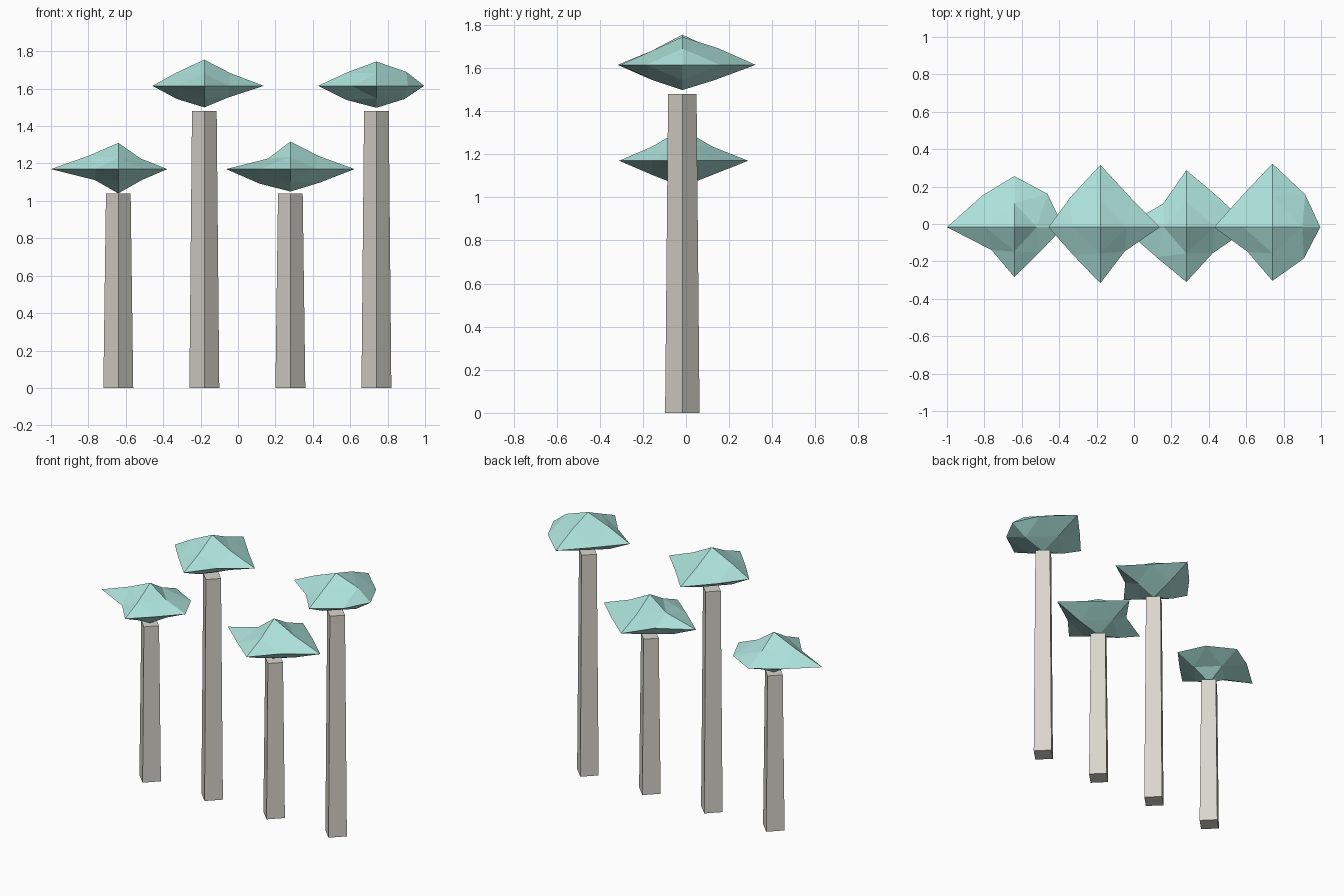
import bpy, bmesh
from mathutils import Vector

if "Cube" in bpy.data.objects:
    bpy.data.objects.remove(bpy.data.objects["Cube"])

Y0 = -0.017      # all trees stand on this line
SQUASH = 0.47    # height of the crown's mid points against their reach


def material(name, rgb):
    m = bpy.data.materials.new(name)
    m.diffuse_color = (*rgb, 1)
    m.use_nodes = True
    m.node_tree.nodes["Principled BSDF"].inputs["Base Color"].default_value = m.diffuse_color
    return m


bark = material("bark", (0.70, 0.67, 0.61))
leaf = material("leaf", (0.42, 0.76, 0.71))


def finish(bm, name, loc, mat):
    bmesh.ops.recalc_face_normals(bm, faces=bm.faces)
    me = bpy.data.meshes.new(name)
    bm.to_mesh(me)
    bm.free()
    ob = bpy.data.objects.new(name, me)
    ob.location = loc
    me.materials.append(mat)
    bpy.context.collection.objects.link(ob)


def trunk(name, x, h):
    # four-sided tapering post, corners on the axes
    bm = bmesh.new()
    rings = [[bm.verts.new((r * a, r * b, z)) for a, b in ((1, 0), (0, 1), (-1, 0), (0, -1))]
             for r, z in ((0.08, 0), (0.066, h))]
    for i in range(4):
        j = (i + 1) % 4
        bm.faces.new((rings[0][i], rings[0][j], rings[1][j], rings[1][i]))
    bm.faces.new(rings[0])
    bm.faces.new(rings[1])
    finish(bm, name, (x, Y0, 0), bark)


def crown(name, x, z, tips, top, bottom, rim, upper, lower):
    # flattened octahedron, each face split in four, mid points pushed in or out
    bm = bmesh.new()
    axes = [Vector(a) for a in ((1, 0, 0), (0, 1, 0), (-1, 0, 0), (0, -1, 0))]
    tip = [bm.verts.new(a * r) for a, r in zip(axes, tips)]
    mid = [bm.verts.new((axes[i] + axes[(i + 1) % 4]) * rim[i]) for i in range(4)]
    for apex_z, reach, s in ((top, upper, 1), (-bottom, lower, -1)):
        apex = bm.verts.new((0, 0, apex_z))
        rib = [bm.verts.new((a + Vector((0, 0, s * SQUASH))) * r) for a, r in zip(axes, reach)]
        for i in range(4):
            j = (i + 1) % 4
            for f in ((tip[i], mid[i], rib[i]), (mid[i], tip[j], rib[j]),
                      (rib[i], mid[i], rib[j]), (rib[i], rib[j], apex)):
                bm.faces.new(f)
    finish(bm, name, (x, Y0, z), leaf)


# x, trunk height, crown height, tips (E N W S), top, bottom,
# rim (NE NW SW SE), upper ribs (E N W S), lower ribs (E N W S)
trees = [
    (-0.64, 1.04, 1.17, (.262, .273, .36, .266), .14, .13,
     (.178, .17, .122, .135), (.12, .128, .155, .13), (.125, .13, .125, .13)),
    (-0.18, 1.48, 1.615, (.318, .333, .277, .30), .14, .115,
     (.16, .16, .147, .13), (.142, .15, .15, .14), (.13, .15, .148, .145)),
    (0.28, 1.04, 1.17, (.343, .305, .343, .293), .147, .12,
     (.165, .125, .16, .14), (.15, .14, .12, .14), (.155, .14, .165, .14)),
    (0.74, 1.48, 1.615, (.256, .34, .312, .287), .13, .117,
     (.175, .165, .132, .168), (.16, .165, .155, .14), (.15, .15, .16, .145)),
]
for n, (x, h, z, *shape) in enumerate(trees, 1):
    trunk(f"trunk_{n}", x, h)
    crown(f"crown_{n}", x, z, *shape)
